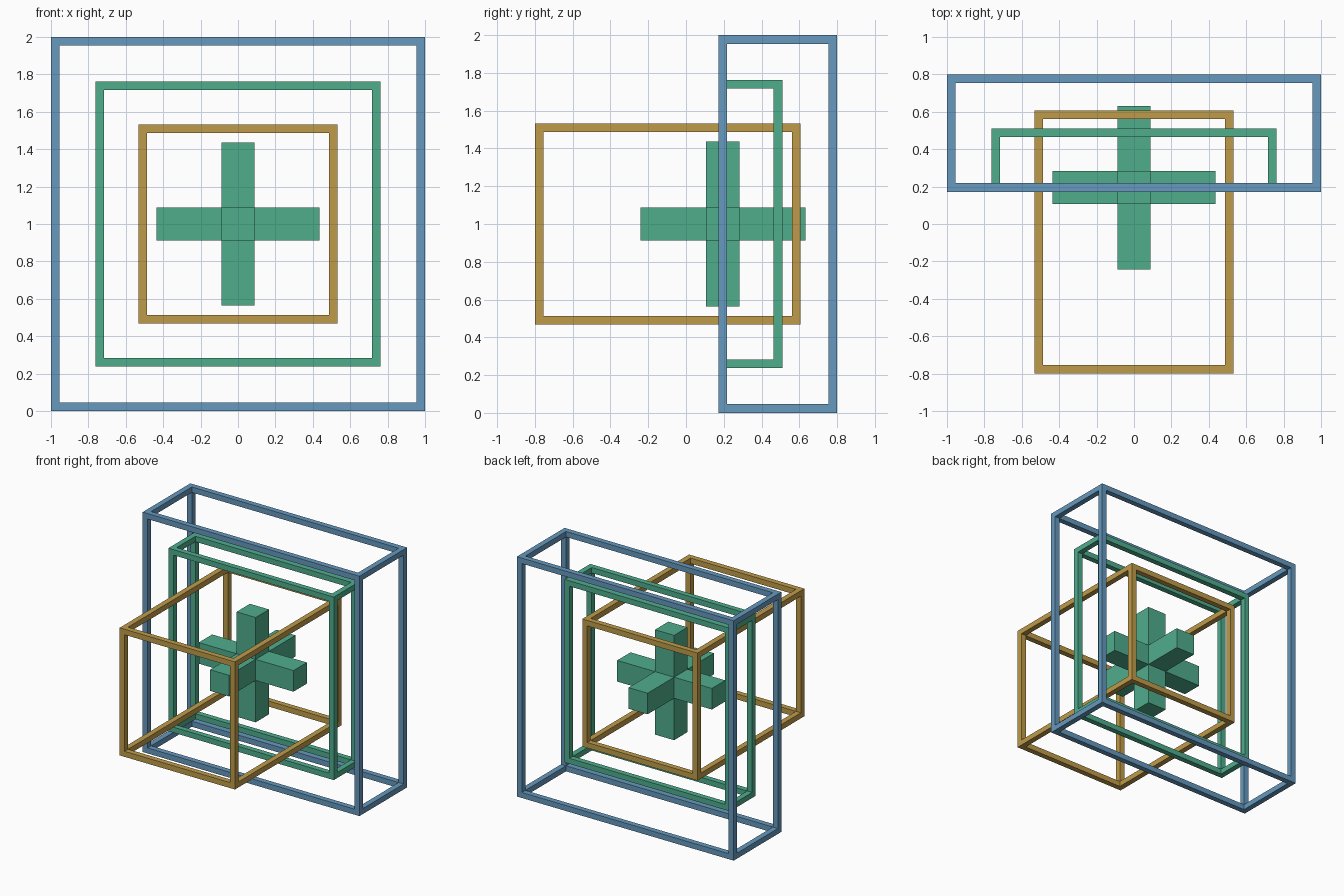
import bpy
import bmesh

cube = bpy.data.objects.get("Cube")
if cube:
    bpy.data.objects.remove(cube, do_unlink=True)


def make_material(name, rgb):
    mat = bpy.data.materials.new(name)
    mat.use_nodes = True
    mat.diffuse_color = (*rgb, 1)
    mat.node_tree.nodes["Principled BSDF"].inputs["Base Color"].default_value = (*rgb, 1)
    return mat


# The six sides of a cell: axis, direction, and the corners counter-clockwise from outside
SIDES = []
for axis in range(3):
    for step in (-1, 1):
        loop = [(0, 0), (1, 0), (1, 1), (0, 1)][::step]
        corners = []
        for u, v in loop:
            corner = [0, 0, 0]
            corner[axis] = (step + 1) // 2
            corner[(axis + 1) % 3] = u
            corner[(axis + 2) % 3] = v
            corners.append(corner)
        SIDES.append((axis, step, corners))


def lattice(name, cuts, is_solid, mat):
    """Closed mesh over a 3 x 3 x 3 block of cells, keeping only the solid cells."""
    cells = {(i, j, k) for i in range(3) for j in range(3) for k in range(3)
             if is_solid((i, j, k))}
    bm = bmesh.new()
    for cell in cells:
        for axis, step, corners in SIDES:
            neighbour = list(cell)
            neighbour[axis] += step
            if tuple(neighbour) in cells:
                continue
            bm.faces.new([bm.verts.new([cuts[a][cell[a] + c[a]] for a in range(3)])
                          for c in corners])
    bmesh.ops.remove_doubles(bm, verts=bm.verts, dist=1e-5)
    mesh = bpy.data.meshes.new(name)
    bm.to_mesh(mesh)
    bm.free()
    mesh.materials.append(mat)
    obj = bpy.data.objects.new(name, mesh)
    bpy.context.collection.objects.link(obj)


def box_frame(name, half, y0, y1, mat, bar=0.046):
    """Open box made of square bars along its twelve edges."""
    bounds = ((-half, half), (y0, y1), (1 - half, 1 + half))
    cuts = [(lo, lo + bar, hi - bar, hi) for lo, hi in bounds]
    lattice(name, cuts, lambda cell: cell.count(1) <= 1, mat)


blue = make_material("Blue", (0.133, 0.319, 0.521))
green = make_material("Green", (0.078, 0.418, 0.264))
gold = make_material("Gold", (0.520, 0.330, 0.068))

# Three nested box frames
box_frame("outer_frame", 1.0, 0.172, 0.80, blue)
box_frame("middle_frame", 0.763, 0.172, 0.51, green)
box_frame("inner_frame", 0.532, -0.80, 0.607, gold)

# Six-armed solid cross at the heart of the frames
reach, thick = 0.437, 0.088
cross_cuts = [(c - reach, c - thick, c + thick, c + reach) for c in (0, 0.195, 1)]
lattice("centre_cross", cross_cuts, lambda cell: cell.count(1) >= 2, green)
